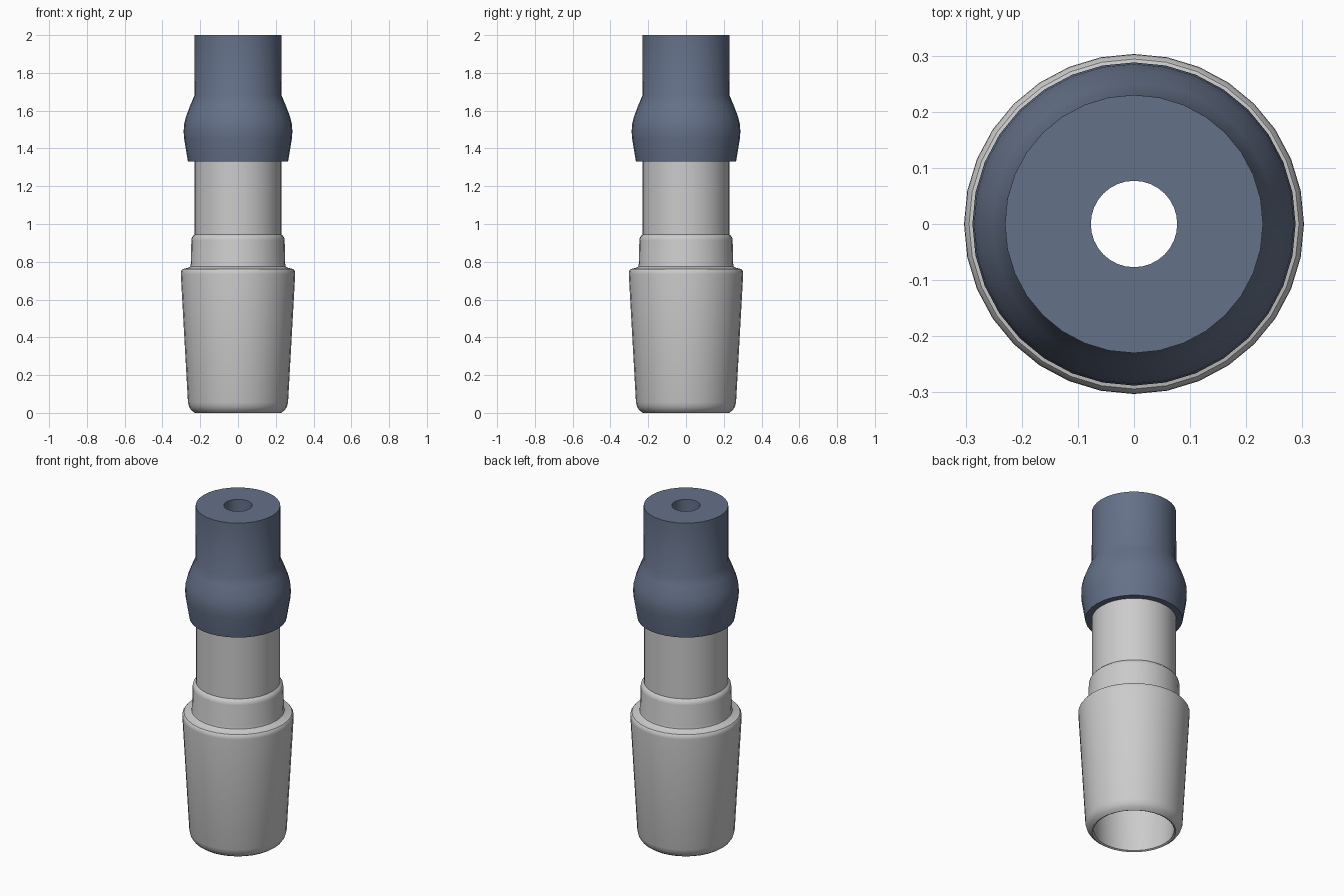
import bpy, math

if "Cube" in bpy.data.objects:
    bpy.data.objects.remove(bpy.data.objects["Cube"])

SIDES = 32


def lathe(name, profile, colour=None):
    """Spin a closed (radius, height) profile around the z axis."""
    verts, faces = [], []
    n = len(profile)
    for s in range(SIDES):
        a = 2 * math.pi * s / SIDES
        verts += [(r * math.cos(a), r * math.sin(a), z) for r, z in profile]
    for s in range(SIDES):
        t = (s + 1) % SIDES
        for i in range(n):
            j = (i + 1) % n
            faces.append((s * n + i, t * n + i, t * n + j, s * n + j))
    mesh = bpy.data.meshes.new(name)
    mesh.from_pydata(verts, [], faces)
    obj = bpy.data.objects.new(name, mesh)
    bpy.context.collection.objects.link(obj)
    bpy.ops.object.select_all(action='DESELECT')
    obj.select_set(True)
    bpy.context.view_layer.objects.active = obj
    bpy.ops.object.shade_smooth_by_angle(angle=math.radians(40))
    if colour:
        mat = bpy.data.materials.new(name)
        mat.diffuse_color = (*colour, 1)
        mat.use_nodes = True
        mat.node_tree.nodes["Principled BSDF"].inputs["Base Color"].default_value = mat.diffuse_color
        mesh.materials.append(mat)
    return obj


# Hollow tapered glass joint with stepped collar and straight neck
lathe("glass_joint", [
    (0.218, 0.005), (0.228, 0.0), (0.245, 0.012), (0.258, 0.03), (0.265, 0.055),
    (0.303, 0.735), (0.302, 0.75), (0.294, 0.761), (0.265, 0.768), (0.253, 0.775),
    (0.250, 0.79), (0.247, 0.915), (0.244, 0.93), (0.236, 0.939), (0.229, 0.945),
    (0.229, 1.64), (0.19, 1.64), (0.19, 0.92), (0.21, 0.90), (0.215, 0.78),
    (0.255, 0.72), (0.222, 0.06),
])

# Rubber sleeve that bulges over the glass neck, with a narrow bore on top
lathe("rubber_sleeve", [
    (0.230, 1.33), (0.265, 1.33), (0.285, 1.45), (0.288, 1.49), (0.285, 1.53),
    (0.275, 1.57), (0.252, 1.63), (0.231, 1.68), (0.230, 2.0), (0.077, 2.0),
    (0.077, 1.645), (0.230, 1.645),
], (0.13, 0.165, 0.25))
